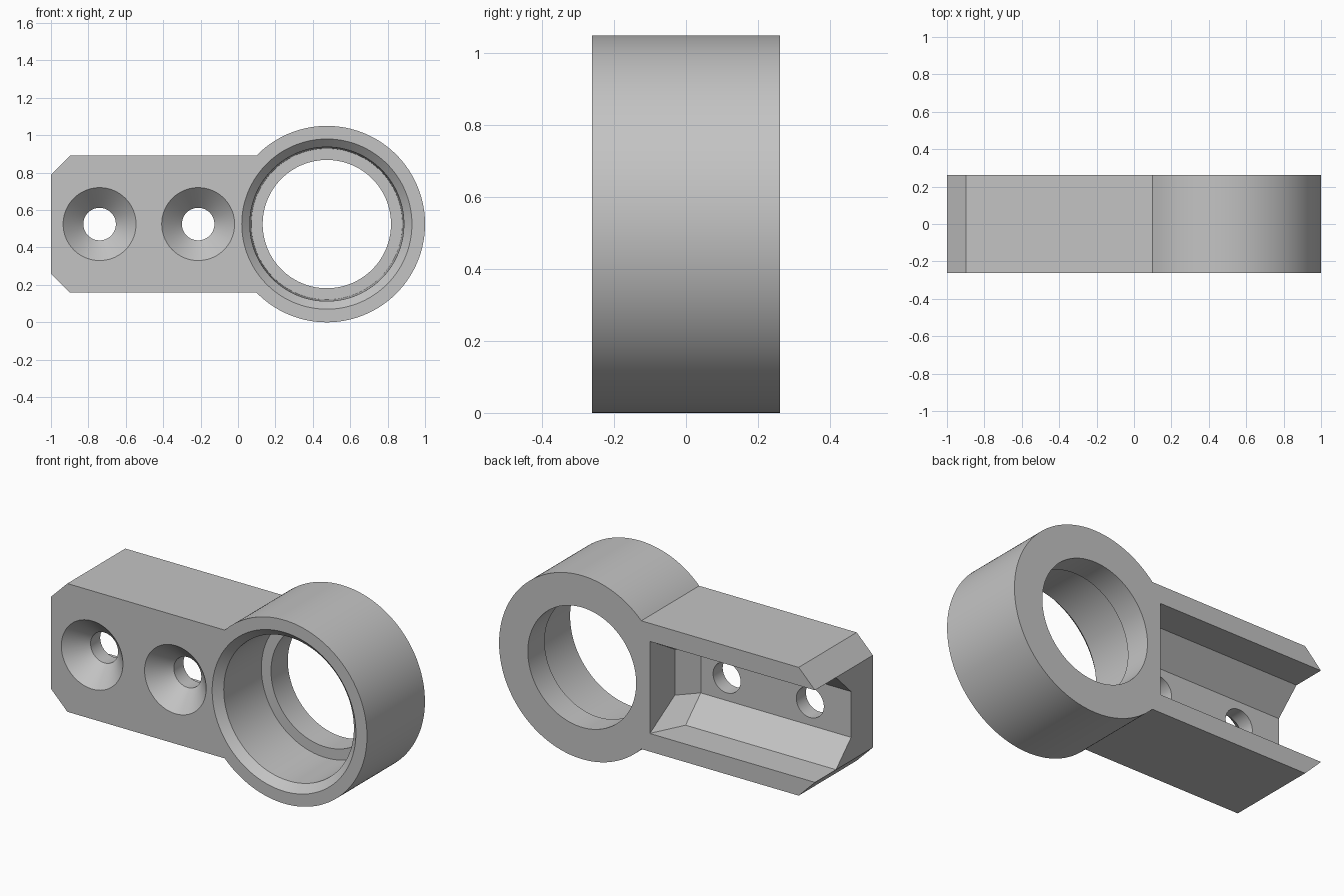
import bpy, bmesh, math

if "Cube" in bpy.data.objects:
    bpy.data.objects.remove(bpy.data.objects["Cube"], do_unlink=True)

# Main dimensions
MID = 0.525              # height of the centre line
DEPTH = 0.262            # half thickness, front to back
RING_X, RING_R = 0.475, 0.525
ARM_HALF, CHAMFER = 0.367, 0.103

grey = bpy.data.materials.new("light_grey")
grey.use_nodes = True
grey.diffuse_color = (0.55, 0.55, 0.55, 1)
grey.node_tree.nodes["Principled BSDF"].inputs["Base Color"].default_value = grey.diffuse_color


def finish(name, bm):
    bmesh.ops.remove_doubles(bm, verts=bm.verts, dist=0.0001)
    bmesh.ops.recalc_face_normals(bm, faces=bm.faces)
    mesh = bpy.data.meshes.new(name)
    bm.to_mesh(mesh)
    bm.free()
    mesh.materials.append(grey)
    obj = bpy.data.objects.new(name, mesh)
    bpy.context.collection.objects.link(obj)
    return obj


def loft(name, sections):
    """Bridge closed loops of equal length and cap both ends."""
    bm = bmesh.new()
    loops = [[bm.verts.new(p) for p in s] for s in sections]
    n = len(loops[0])
    for a, b in zip(loops, loops[1:]):
        for i in range(n):
            j = (i + 1) % n
            bm.faces.new((a[i], a[j], b[j], b[i]))
    bm.faces.new(loops[0])
    bm.faces.new(loops[-1])
    return finish(name, bm)


def lathe(name, x, profile, segments):
    """Turned solid around a front-to-back axis; profile is (radius, y)."""
    angles = [2 * math.pi * i / segments for i in range(segments)]
    return loft(name, [[(x + r * math.cos(a), y, MID + r * math.sin(a)) for a in angles]
                       for r, y in profile])


def cut(target, cutter):
    cutter.hide_render = True
    mod = target.modifiers.new("cut", "BOOLEAN")
    mod.operation = "DIFFERENCE"
    mod.solver = "EXACT"
    mod.object = cutter
    bpy.context.view_layer.objects.active = target
    bpy.ops.object.modifier_apply(modifier=mod.name)
    bpy.data.objects.remove(cutter, do_unlink=True)


# Bracket outline: chamfered arm running into a round ring
start = math.pi - math.asin(ARM_HALF / RING_R)
steps = 144
outline = [(RING_X + RING_R * math.cos(a), RING_R * math.sin(a))
           for a in (start - 2 * start * i / steps for i in range(steps + 1))]
outline += [(CHAMFER - 1, -ARM_HALF), (-1, CHAMFER - ARM_HALF),
            (-1, ARM_HALF - CHAMFER), (CHAMFER - 1, ARM_HALF)]
bracket = loft("ring_bracket", [[(x, y, MID + z) for x, z in outline]
                                for y in (-DEPTH, DEPTH)])

# Stepped bore with a chamfered mouth and a retaining lip at the back
cut(bracket, lathe("bore_cutter", RING_X,
                   [(0.475, -DEPTH - 0.02), (0.455, -DEPTH), (0.412, -DEPTH + 0.043),
                    (0.404, 0.11), (0.343, 0.11), (0.343, DEPTH + 0.1)], 144))

# Rear channel, open at the arm end, ramping up toward the ring
WALL, FLOOR = 0.2635, 0.131


def channel(x, wall_y, floor_y):
    half = [(WALL, DEPTH + 0.1), (WALL, wall_y), (FLOOR, floor_y)]
    ring = half + [(-z, y) for z, y in reversed(half)]
    return [(x, y, MID + z) for z, y in ring]


cut(bracket, loft("channel_cutter", [channel(-1.1, 0.072, -0.065),
                                     channel(-0.048, 0.072, -0.065),
                                     channel(0.046, DEPTH - 0.002, 0.035)]))

# Countersunk screw holes
for x in (-0.74, -0.213):
    cut(bracket, lathe("screw_cutter", x,
                       [(0.215, -DEPTH - 0.02), (0.195, -DEPTH), (0.087, -DEPTH + 0.11),
                        (0.087, 0.05)], 72))

bpy.ops.object.select_all(action="DESELECT")
bracket.select_set(True)
bpy.context.view_layer.objects.active = bracket
bpy.ops.object.shade_smooth_by_angle(angle=math.radians(25))
